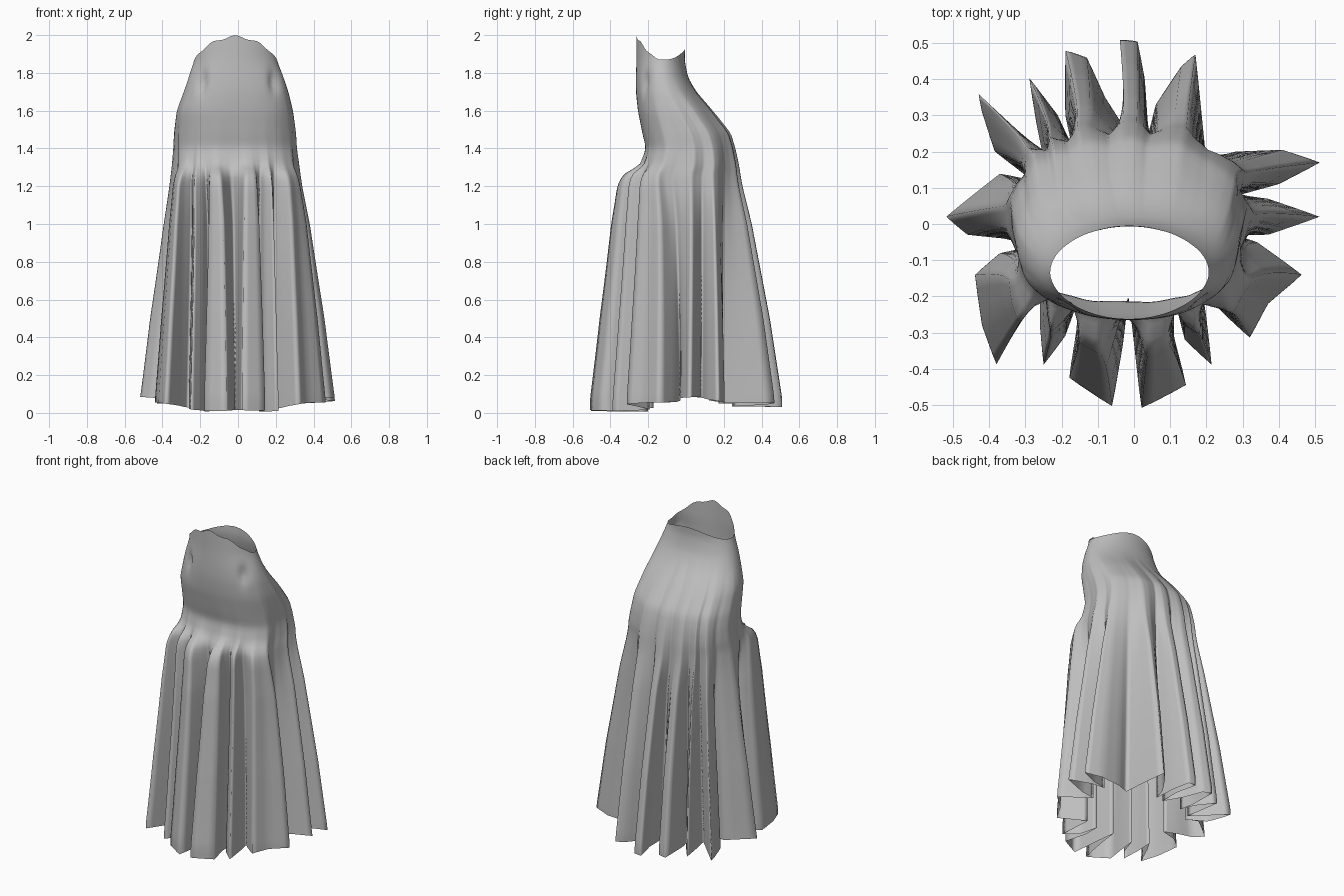
import bpy, bmesh, math
from mathutils import Vector

if "Cube" in bpy.data.objects:
    bpy.data.objects.remove(bpy.data.objects["Cube"])

# Hem outline seen from above: fold tips and valleys, counter-clockwise
HEM = [(.515, .02), (.37, .07), (.29, .08), (.40, .11), (.515, .17), (.41, .205), (.28, .20), (.20, .17),
       (.19, .27), (.17, .47), (.13, .435), (.06, .33), (.04, .25), (.03, .40), (.01, .505), (-.04, .51),
       (-.01, .38), (-.01, .24), (-.08, .35), (-.13, .46), (-.19, .48), (-.19, .30), (-.17, .21), (-.21, .30),
       (-.29, .405), (-.27, .28), (-.25, .18), (-.33, .26), (-.43, .36), (-.42, .31), (-.385, .20), (-.28, .12),
       (-.37, .14), (-.52, .02), (-.46, -.03), (-.36, -.04), (-.27, -.06), (-.37, -.08), (-.44, -.14),
       (-.42, -.28), (-.38, -.39), (-.31, -.25), (-.26, -.17), (-.26, -.28), (-.25, -.39), (-.19, -.31),
       (-.15, -.20), (-.16, -.30), (-.18, -.425), (-.06, -.505), (-.03, -.33), (-.015, -.20), (0, -.33),
       (.02, -.51), (.145, -.445), (.11, -.31), (.11, -.20), (.14, -.32), (.215, -.39), (.20, -.26),
       (.19, -.19), (.25, -.25), (.32, -.315), (.37, -.22), (.465, -.14), (.34, -.05), (.28, -.03), (.37, -.03)]

# Smooth body: height, left x, right x, front y, back y, roundness exponent
BODY = [(0, -.30, .29, -.21, .25, 2.5), (1.00, -.32, .30, -.25, .25, 2.6), (1.20, -.33, .30, -.27, .25, 2.7),
        (1.265, -.33, .30, -.27, .25, 2.7), (1.31, -.33, .30, -.232, .25, 2.7),
        (1.40, -.33, .295, -.21, .24, 2.6), (1.48, -.33, .295, -.23, .22, 2.5),
        (1.60, -.32, .285, -.255, .13, 2.4), (1.70, -.285, .265, -.265, .05, 2.2),
        (1.78, -.26, .24, -.265, .01, 2.1), (1.87, -.23, .205, -.262, -.008, 2), (2.0, -.225, .195, -.262, 0, 2)]

# How far the cloth has opened into folds: height, front, sides and back
FOLD = [(0, 1, 1), (.08, 1, 1), (.5, .82, .75), (1.0, .57, .38), (1.2, .40, .19), (1.26, .28, .15),
        (1.31, .05, .12), (1.4, .01, .08), (1.6, 0, .03), (1.75, 0, 0), (2, 0, 0)]


def linear(table, z):
    for lo, hi in zip(table, table[1:]):
        if z <= hi[0]:
            t = max(0, (z - lo[0]) / (hi[0] - lo[0]))
            return [a + (b - a) * t for a, b in zip(lo[1:], hi[1:])]
    return list(table[-1][1:])


def lookup(table, z):
    """Table value, softened over a short height."""
    samples = [linear(table, z + d) for d in (-.014, 0, .014)]
    return [sum(c) / 3 for c in zip(*samples)]


def spow(v, p):
    return math.copysign(abs(v) ** p, v)


def body_point(a, row):
    left, right, front, back, n = row
    return Vector(((left + right) / 2 + (right - left) / 2 * spow(math.cos(a), 2 / n),
                   (front + back) / 2 + (back - front) / 2 * spow(math.sin(a), 2 / n)))


# Soften each fold corner into three points
corners = [Vector(p) for p in HEM]
ring = []
for i, p in enumerate(corners):
    before, after = corners[i - 1], corners[(i + 1) % len(corners)]
    ring += [p.lerp(before, .3), p.lerp((before + after) / 2, .02), p.lerp(after, .3)]
N = len(ring)

# Smoothed angle round the body for each point of the hem
angles = []
for p in ring:
    a = math.atan2(p.y / .25, p.x / .32)
    if angles:
        a = angles[-1] + (a - angles[-1] + math.pi) % math.tau - math.pi
    angles.append(a)


def unwrapped(i):
    return angles[i % N] + math.tau * (i // N)


smooth = [sum(unwrapped(i + k) for k in range(-9, 10)) / 19 for i in range(N)]


def hem_height(a):
    s = math.sin(a)
    return .08 - (.072 if s < 0 else .04) * abs(s) ** 1.3 + .008 * math.sin(7 * a)


def waist_height(a):
    s = math.sin(a)
    if s > 0:
        return 1.87 + .055 * s ** 3
    return 1.87 + .122 * abs(s) ** 1.6 + .007 * abs(s) * math.cos(10 * (a + math.pi / 2))


# Loft the cloth from the hem up to the waist
ROWS = 70
bm = bmesh.new()
grid = []
for r in range(ROWS + 1):
    t = r / ROWS
    loop = []
    for p, a in zip(ring, smooth):
        low, high = hem_height(a), waist_height(a)
        z = .08 + (1.85 - .08) * t
        z += (low - .08) * max(0, 1 - t / .15) + (high - 1.85) * max(0, (t - .85) / .15)
        core = body_point(a, lookup(BODY, z))
        front, rest = lookup(FOLD, z)
        w = min(1, max(0, (-math.sin(a) - .25) / .4))
        f = rest + (front - rest) * w * w * (3 - 2 * w)
        if r == 0:
            f = 1
        pos = core.lerp(p, f)
        # Small pinches at the front of the hips
        if pos.y < -.12:
            d = ((abs(pos.x) - .19) / .025) ** 2 + ((z - 1.75) / .05) ** 2
            pos *= 1 - .07 * math.exp(-d)
        loop.append(bm.verts.new((pos.x, pos.y, z)))
    grid.append(loop)
for lower, upper in zip(grid, grid[1:]):
    for i in range(N):
        j = (i + 1) % N
        bm.faces.new((lower[i], lower[j], upper[j], upper[i]))
for face in bm.faces:
    face.smooth = True

mesh = bpy.data.meshes.new("long_skirt")
bm.to_mesh(mesh)
bm.free()
skirt = bpy.data.objects.new("long_skirt", mesh)
bpy.context.collection.objects.link(skirt)

# Plain grey cloth
cloth = bpy.data.materials.new("grey_cloth")
cloth.diffuse_color = (.52, .52, .52, 1)
cloth.use_nodes = True
cloth.node_tree.nodes["Principled BSDF"].inputs["Base Color"].default_value = cloth.diffuse_color
mesh.materials.append(cloth)
